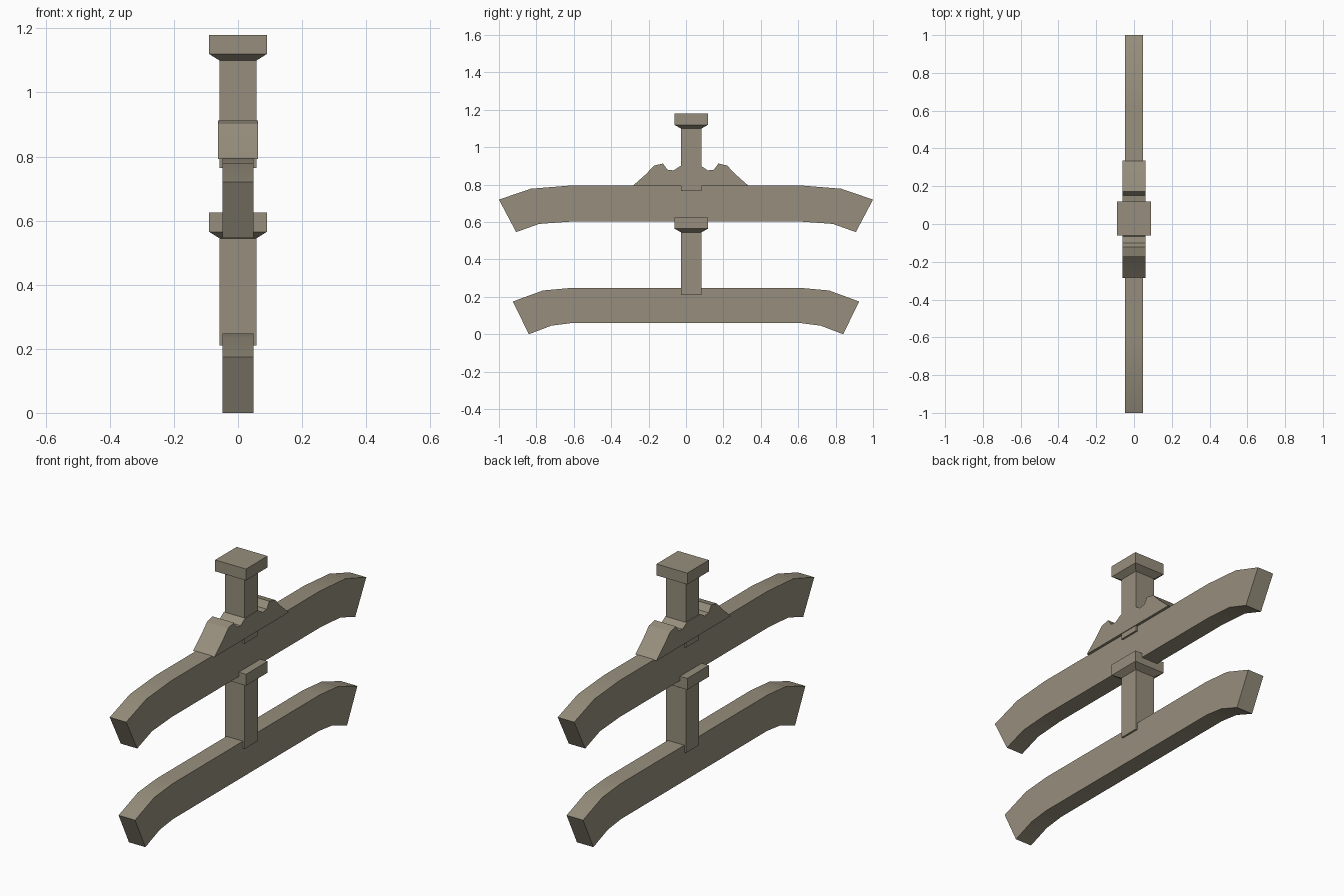
import bpy, bmesh
from math import radians

cube = bpy.data.objects.get("Cube")
if cube:
    bpy.data.objects.remove(cube, do_unlink=True)

# One weathered wood colour
wood = bpy.data.materials.new("weathered wood")
wood.use_nodes = True
color = (0.31, 0.275, 0.205, 1)
wood.diffuse_color = color
wood.node_tree.nodes["Principled BSDF"].inputs["Base Color"].default_value = color

MID_Y = 0.025  # the posts and bracket sit slightly behind centre


def finish(name, bm):
    bmesh.ops.recalc_face_normals(bm, faces=bm.faces)
    mesh = bpy.data.meshes.new(name)
    bm.to_mesh(mesh)
    bm.free()
    mesh.materials.append(wood)
    obj = bpy.data.objects.new(name, mesh)
    bpy.context.collection.objects.link(obj)
    bpy.ops.object.select_all(action="DESELECT")
    obj.select_set(True)
    bpy.context.view_layer.objects.active = obj
    bpy.ops.object.shade_smooth_by_angle(angle=radians(30))
    return obj


def plank(name, top, bottom, half_width, mid=0.0):
    """Extrude a side profile, mirrored about y = mid, along x."""
    half = top + bottom
    outline = [(mid + y, z) for y, z in half]
    outline += [(mid - y, z) for y, z in reversed(half)]
    bm = bmesh.new()
    face = bm.faces.new([bm.verts.new((-half_width, y, z)) for y, z in outline])
    side = bmesh.ops.extrude_face_region(bm, geom=[face])["geom"]
    verts = [v for v in side if isinstance(v, bmesh.types.BMVert)]
    bmesh.ops.translate(bm, verts=verts, vec=(2 * half_width, 0, 0))
    return finish(name, bm)


def post(name, base):
    """Square post with a flared cap, lofted from rectangular rings."""
    rings = [(0.058, 0.055, 0), (0.058, 0.055, 0.335),
             (0.09, 0.09, 0.355), (0.09, 0.09, 0.415)]
    bm = bmesh.new()
    loops = [[bm.verts.new((sx * hx, MID_Y + 0.003 + sy * hy, base + z))
              for sx, sy in ((-1, -1), (1, -1), (1, 1), (-1, 1))]
             for hx, hy, z in rings]
    for low, high in zip(loops, loops[1:]):
        for i in range(4):
            j = (i + 1) % 4
            bm.faces.new((low[i], low[j], high[j], high[i]))
    bm.faces.new(loops[0][::-1])
    bm.faces.new(loops[-1])
    return finish(name, bm)


# Long beams with drooping ends
plank("upper_beam", [(0.62, 0.795), (0.83, 0.778), (1.0, 0.72)],
      [(0.908, 0.546), (0.785, 0.59), (0.62, 0.602)], 0.048)
plank("lower_beam", [(0.61, 0.248), (0.765, 0.234), (0.926, 0.175)],
      [(0.84, 0.0), (0.72, 0.046), (0.61, 0.06)], 0.048)

# Posts standing in the beams
post("lower_post", 0.21)
post("upper_post", 0.765)

# Carved bracket on both sides of the upper post
plank("carved_bracket",
      [(0.055, 0.9), (0.092, 0.876), (0.125, 0.88), (0.148, 0.913),
       (0.195, 0.902), (0.24, 0.855), (0.31, 0.793)], [], 0.062, MID_Y)
